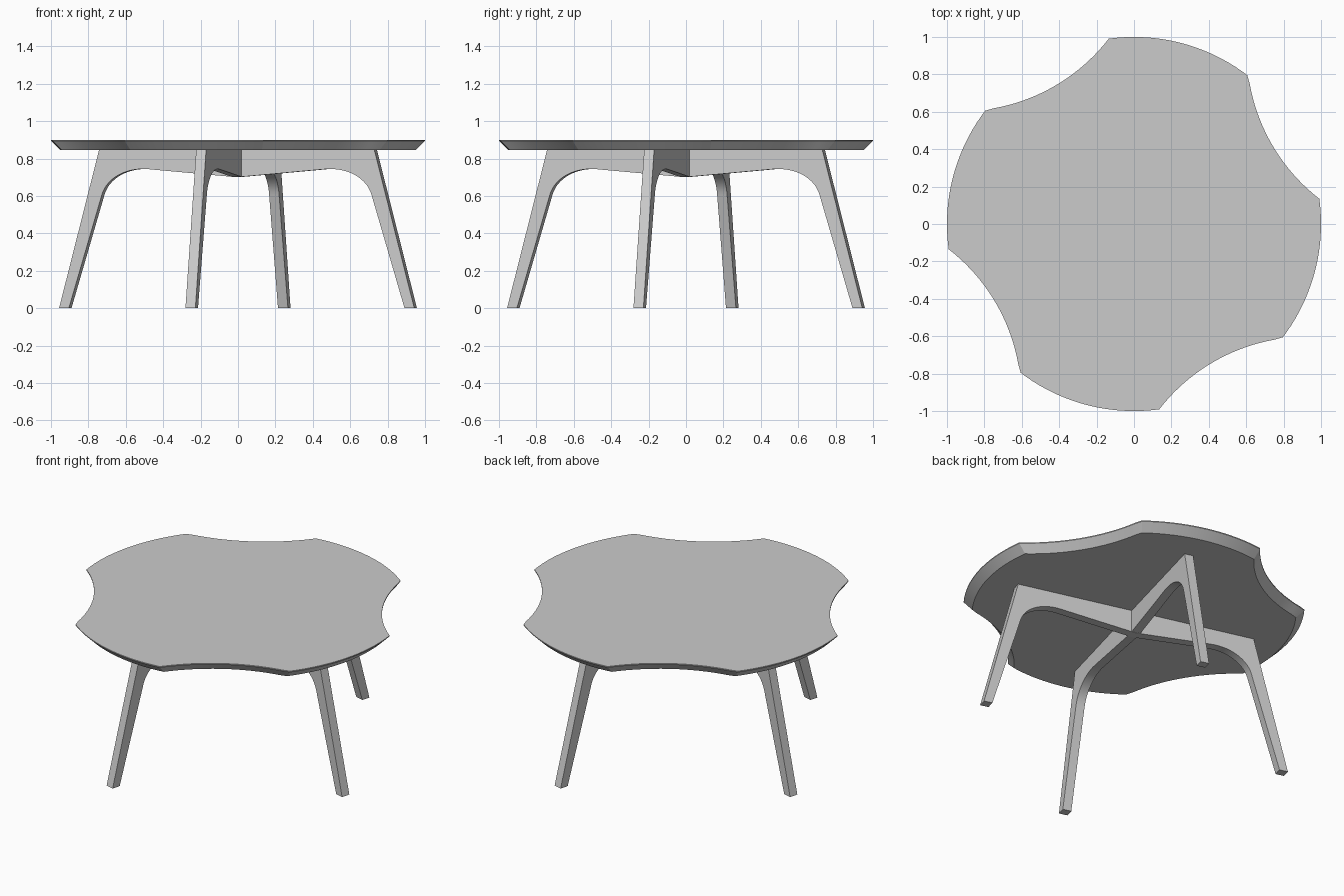
import bpy, bmesh
from math import radians, sin, cos
from mathutils import Vector, Matrix

if "Cube" in bpy.data.objects:
    bpy.data.objects.remove(bpy.data.objects["Cube"])

TOP, UNDER = 0.90, 0.845      # table top and underside heights
THICK = 0.055                 # timber thickness of the legs
HALF = radians(22.25)         # half angle of each rim arc
TURN = radians(-15)           # direction of the first leg


def finish(name, bm, angle=30):
    bmesh.ops.recalc_face_normals(bm, faces=bm.faces)
    mesh = bpy.data.meshes.new(name)
    bm.to_mesh(mesh)
    bm.free()
    ob = bpy.data.objects.new(name, mesh)
    bpy.context.collection.objects.link(ob)
    bpy.ops.object.select_all(action='DESELECT')
    bpy.context.view_layer.objects.active = ob
    ob.select_set(True)
    bpy.ops.object.shade_smooth_by_angle(angle=radians(angle))
    return ob


# Table top outline: four convex arcs alternating with four concave arcs
def rim(steps=20):
    pts = []
    for k in range(4):
        mid = TURN + k * radians(90)
        for i in range(steps):
            a = mid - HALF + 2 * HALF * i / steps
            pts.append(Vector((cos(a), sin(a))))
        scoop = mid + radians(45)
        centre = 2 * cos(HALF) * Vector((cos(scoop), sin(scoop)))
        for i in range(steps):
            a = scoop + radians(180) + HALF - 2 * HALF * i / steps
            pts.append(centre + Vector((cos(a), sin(a))))
    return pts


# Table top: thin lip above an undercut bevel
bm = bmesh.new()
rings = [[bm.verts.new((p.x * s, p.y * s, z)) for p in rim()]
         for s, z in ((1, TOP), (1, TOP - 0.006), (0.95, UNDER))]
for a, b in zip(rings, rings[1:]):
    for i in range(len(a)):
        j = (i + 1) % len(a)
        bm.faces.new((a[i], a[j], b[j], b[i]))
bm.faces.new(rings[0])
bm.faces.new(rings[-1])
finish("table_top", bm, 25)


# Inner edge of one leg and its rail, from the foot to radius r0
def inner_edge(r0, steps=14):
    p0, corner, p3 = Vector((0.746, 0.607)), Vector((0.70, 0.762)), Vector((0.487, 0.743))
    c1, c2 = p0.lerp(corner, 0.58), p3.lerp(corner, 0.58)
    pts = [Vector((0.929, 0))]
    for i in range(steps + 1):
        t = i / steps
        u = 1 - t
        pts.append(u**3 * p0 + 3 * u * u * t * c1 + 3 * u * t * t * c2 + t**3 * p3)
    pts.append(Vector((r0, 0.70 + 0.088 * r0)))
    return pts


def frame(name, outline, angle):
    bm = bmesh.new()
    face = bm.faces.new([bm.verts.new((p[0], -THICK / 2, p[1])) for p in outline])
    new = bmesh.ops.extrude_face_region(bm, geom=[face])["geom"]
    bmesh.ops.translate(bm, vec=(0, THICK, 0),
                        verts=[v for v in new if isinstance(v, bmesh.types.BMVert)])
    bmesh.ops.rotate(bm, verts=bm.verts, matrix=Matrix.Rotation(angle, 3, 'Z'))
    finish(name, bm)


outer = [(0.762, UNDER), (0.983, 0)]

# Full-length leg frame through the centre
half = outer + [tuple(p) for p in inner_edge(0)]
frame("long_leg_frame", half + [(-x, z) for x, z in reversed(half[:-1])], TURN)

# Two half frames butted against its sides
arm = [(THICK / 2, UNDER)] + outer + [tuple(p) for p in inner_edge(THICK / 2)]
frame("back_leg_frame", arm, TURN + radians(90))
frame("front_leg_frame", arm, TURN - radians(90))
